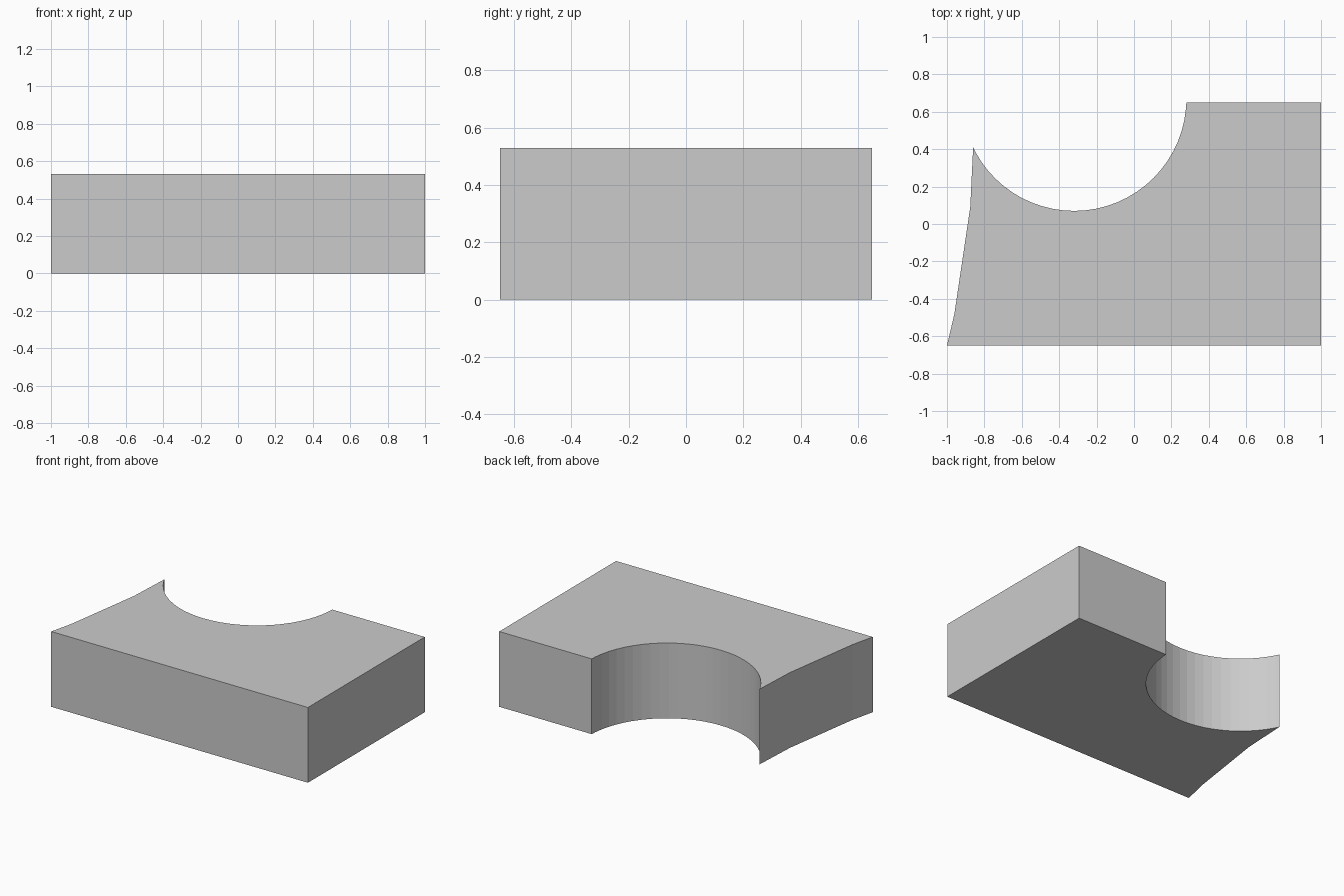
import bpy, bmesh
from math import sin, cos, radians, sqrt

if "Cube" in bpy.data.objects:
    bpy.data.objects.remove(bpy.data.objects["Cube"], do_unlink=True)

HEIGHT = 0.53
HALF_DEPTH = 0.65
STEP = radians(360 / 64)


def flat_material(name, colour):
    mat = bpy.data.materials.new(name)
    mat.use_nodes = True
    mat.diffuse_color = colour
    mat.node_tree.nodes["Principled BSDF"].inputs["Base Color"].default_value = colour
    return mat


def arc(cx, cy, r, first, last):
    """Points of a 64-sided circle, numbered from +x anticlockwise."""
    way = 1 if last >= first else -1
    return [(cx + r * cos(i * STEP), cy + r * sin(i * STEP))
            for i in range(first, last + way, way)]


# Outline: square right end, then the round scoop, then the broad curved left side
outline = [(-1, -HALF_DEPTH), (1, -HALF_DEPTH), (1, HALF_DEPTH), (0.28, HALF_DEPTH)]
outline += arc(-0.32, 0.67, 0.6, -1, -27)
outline.append((-0.86, 0.41))
outline += arc(-6.747, 0.67, 5.9, -1, -2)

# Solid block extruded from the outline
bm = bmesh.new()
base = bm.faces.new([bm.verts.new((x, y, 0)) for x, y in outline])
top = bmesh.ops.extrude_face_region(bm, geom=[base], use_keep_orig=True)["geom"]
bmesh.ops.translate(bm, vec=(0, 0, HEIGHT),
                    verts=[v for v in top if isinstance(v, bmesh.types.BMVert)])
bmesh.ops.recalc_face_normals(bm, faces=bm.faces)

mesh = bpy.data.meshes.new("scooped_block")
bm.to_mesh(mesh)
bm.free()
block = bpy.data.objects.new("scooped_block", mesh)
bpy.context.collection.objects.link(block)
mesh.materials.append(flat_material("light grey", (0.6, 0.6, 0.6, 1)))
